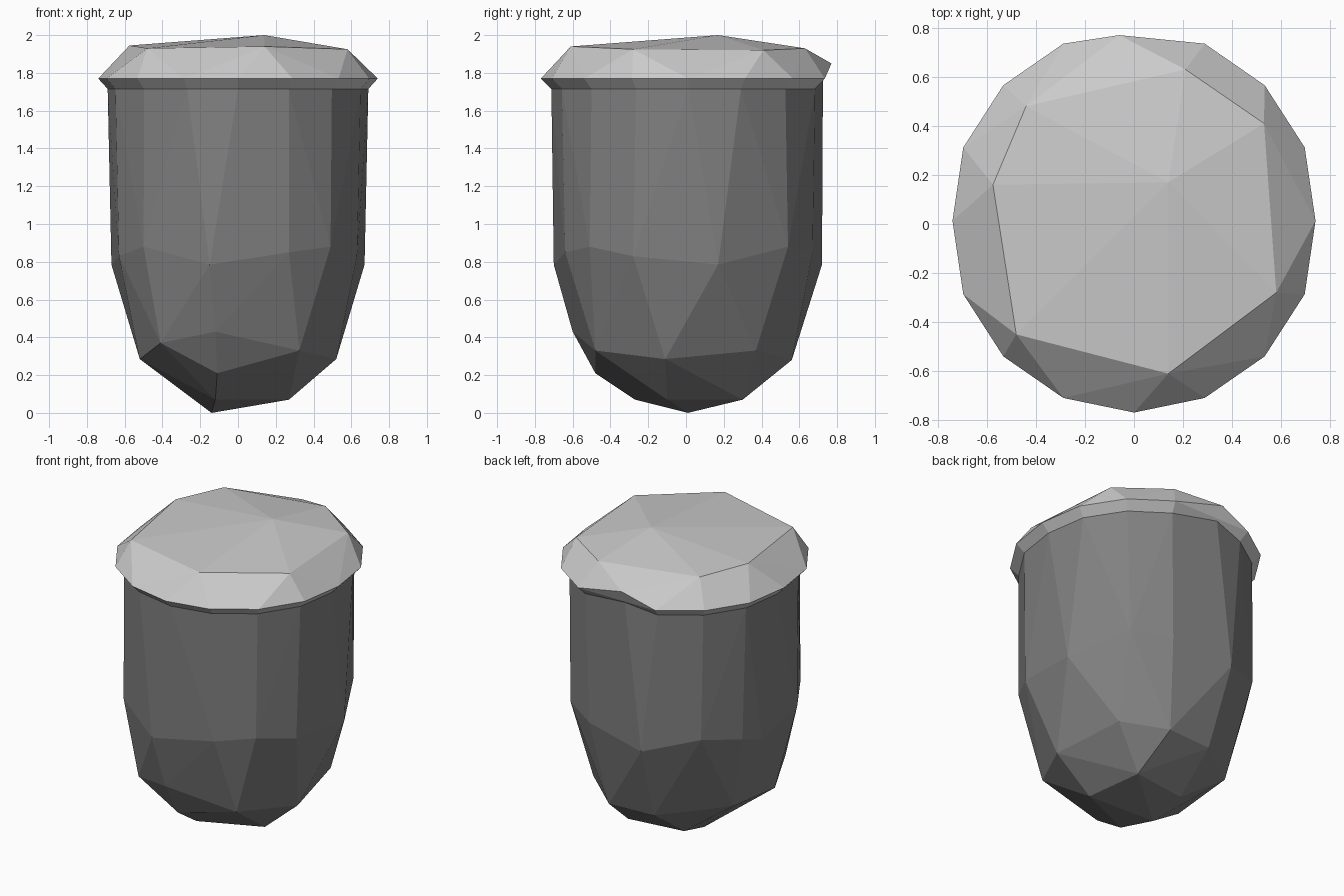
import bpy, bmesh
from math import cos, sin, pi

if "Cube" in bpy.data.objects:
    bpy.data.objects.remove(bpy.data.objects["Cube"])

SIDES = 16


def ring(rx, ry, z, raised):
    """Sixteen-sided blunted oval; the rearmost corner is lifted for the notch."""
    pts = []
    for i in range(SIDES):
        a = 2 * pi * i / SIDES
        x = max(-rx, min(rx, rx * 1.018 * cos(a)))
        y = max(-ry, 0.013 + ry * 1.015 * sin(a))
        pts.append((x, y, z))
    pts[SIDES // 4] = raised
    return pts


def faceted_shell(name, points, rim):
    """Flat-faced hull around the points, left open across the rim loop."""
    bm = bmesh.new()
    rim_verts = {bm.verts.new(p) for p in rim}
    for p in points:
        bm.verts.new(p)
    bmesh.ops.convex_hull(bm, input=list(bm.verts))
    inner = [f for f in bm.faces if all(v in rim_verts for v in f.verts)]
    bmesh.ops.delete(bm, geom=inner, context='FACES_ONLY')
    loose = [e for e in bm.edges if not e.link_faces]
    bmesh.ops.delete(bm, geom=loose, context='EDGES')
    bmesh.ops.delete(bm, geom=[v for v in bm.verts if not v.link_faces], context='VERTS')
    bmesh.ops.dissolve_limit(bm, angle_limit=0.01, verts=bm.verts, edges=bm.edges)
    mesh = bpy.data.meshes.new(name)
    bm.to_mesh(mesh)
    bm.free()
    obj = bpy.data.objects.new(name, mesh)
    bpy.context.collection.objects.link(obj)
    return obj


# Shared loop where cap and body meet, and the wider lip just above it
rim = ring(0.69, 0.715, 1.715, (-0.05, 0.725, 1.77))
lip = ring(0.74, 0.77, 1.77, (-0.06, 0.77, 1.85))

# Cap: chipped upper edge and off-centre peak
crown = [(0.21, 0.63, 1.93), (0.53, 0.41, 1.92), (0.58, -0.28, 1.925),
         (0.14, -0.61, 1.94), (-0.48, -0.45, 1.93), (-0.575, 0.16, 1.945),
         (-0.44, 0.48, 1.94), (0.14, 0.17, 2.0)]
faceted_shell("cap", lip + crown, rim)

# Body: shoulder corners, then the uneven rounded base
shoulder = [(0.67, 0.17, 0.785), (0.63, -0.28, 0.83), (0.49, -0.51, 0.88),
            (0.27, -0.64, 0.85), (-0.15, -0.70, 0.785), (-0.50, -0.50, 0.88),
            (-0.63, -0.28, 0.83), (-0.67, 0.15, 0.785), (-0.63, 0.30, 0.83),
            (-0.49, 0.54, 0.88), (-0.17, 0.72, 0.785), (0.25, 0.67, 0.85),
            (0.48, 0.54, 0.88)]
base = [(0.52, -0.11, 0.285), (0.325, -0.48, 0.33), (-0.12, -0.60, 0.43),
        (-0.11, -0.48, 0.21), (-0.41, -0.47, 0.37), (-0.52, -0.20, 0.285),
        (-0.52, 0.24, 0.33), (-0.14, 0.54, 0.28), (0.18, 0.56, 0.28),
        (0.43, 0.37, 0.33)]
foot = [(0.27, -0.10, 0.07), (-0.12, -0.27, 0.07), (0.22, 0.30, 0.07),
        (-0.16, 0.25, 0.07), (-0.14, 0.01, 0.0)]
body = faceted_shell("body", shoulder + base + foot, rim)

# Dark grey for the body
dark = bpy.data.materials.new("dark_grey")
dark.diffuse_color = (0.22, 0.22, 0.22, 1)
dark.use_nodes = True
dark.node_tree.nodes["Principled BSDF"].inputs["Base Color"].default_value = dark.diffuse_color
body.data.materials.append(dark)
